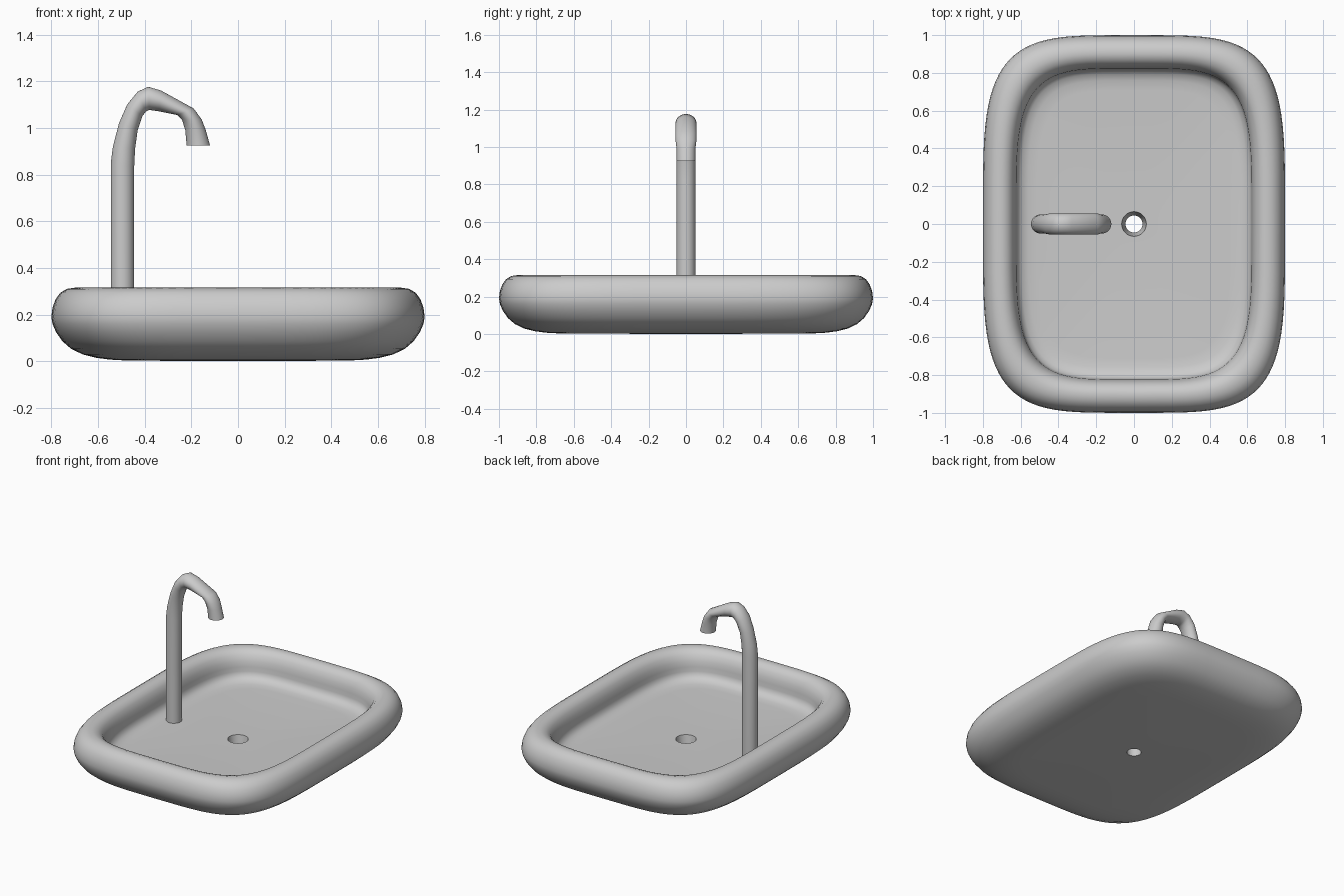
import bpy, bmesh
from math import sin, cos, pi
from mathutils import Vector

if "Cube" in bpy.data.objects:
    bpy.data.objects.remove(bpy.data.objects["Cube"], do_unlink=True)

# Single grey finish
grey = bpy.data.materials.new("plain grey")
grey.use_nodes = True
colour = (0.6, 0.6, 0.6, 1)
grey.diffuse_color = colour
grey.node_tree.nodes["Principled BSDF"].inputs["Base Color"].default_value = colour


def outline(rx, ry, z, power, count=96):
    """Rounded rectangle as a superellipse; power 2 is a circle."""
    def bend(v):
        return abs(v) ** (2 / power) * (1 if v >= 0 else -1)
    angles = [2 * pi * i / count for i in range(count)]
    return [Vector((rx * bend(cos(a)), ry * bend(sin(a)), z)) for a in angles]


def loft(name, rings, closed, angle):
    """Skin a list of equal rings, joined end to end or capped."""
    bm = bmesh.new()
    loops = [[bm.verts.new(p) for p in ring] for ring in rings]
    pairs = list(zip(loops, loops[1:]))
    if closed:
        pairs.append((loops[-1], loops[0]))
    else:
        bm.faces.new(loops[0])
        bm.faces.new(loops[-1])
    for a, b in pairs:
        for i in range(len(a)):
            j = (i + 1) % len(a)
            bm.faces.new((a[i], a[j], b[j], b[i]))
    bmesh.ops.recalc_face_normals(bm, faces=bm.faces)
    mesh = bpy.data.meshes.new(name)
    bm.to_mesh(mesh)
    bm.free()
    mesh.materials.append(grey)
    obj = bpy.data.objects.new(name, mesh)
    bpy.context.collection.objects.link(obj)
    bpy.ops.object.select_all(action="DESELECT")
    obj.select_set(True)
    bpy.context.view_layer.objects.active = obj
    bpy.ops.object.shade_smooth_by_angle(angle=angle)
    return obj


# Basin wall section, from the underside over the rim to the floor: (inset, height)
section = [
    (0.32, 0.003), (0.25, 0.007), (0.19, 0.015), (0.135, 0.029),
    (0.085, 0.053), (0.048, 0.085), (0.02, 0.125), (0.005, 0.16), (0, 0.19),
    (0.005, 0.23), (0.018, 0.265), (0.038, 0.293), (0.066, 0.31), (0.1, 0.315),
    (0.13, 0.306), (0.154, 0.282), (0.169, 0.245), (0.176, 0.21),
    (0.178, 0.18), (0.185, 0.155), (0.205, 0.135), (0.24, 0.124), (0.29, 0.12),
]
rings = [outline(0.8 - d, 1 - d, z, 4.2) for d, z in section]

# Tapered drain hole joins the floor back to the underside
rings += [outline(0.065, 0.065, 0.12, 2), outline(0.045, 0.045, 0, 2)]
loft("basin", rings, True, 0.7)

# Faucet pipe: outer and inner edge of each bend station (x, z, x, z)
stations = [
    (-0.545, 0.115, -0.445, 0.115), (-0.545, 0.85, -0.445, 0.83),
    (-0.536, 0.92, -0.441, 0.91), (-0.51, 1.02, -0.43, 0.99),
    (-0.475, 1.1, -0.41, 1.05), (-0.43, 1.155, -0.395, 1.07),
    (-0.385, 1.176, -0.38, 1.077), (-0.33, 1.16, -0.34, 1.071),
    (-0.19, 1.083, -0.26, 1.055), (-0.155, 1.035, -0.24, 1.035),
    (-0.138, 0.99, -0.226, 0.99), (-0.12, 0.925, -0.22, 0.925),
]
pipe = []
for k, (ox, oz, ix, iz) in enumerate(stations):
    outer, inner = Vector((ox, 0, oz)), Vector((ix, 0, iz))
    mid, half = (outer + inner) / 2, (outer - inner) / 2
    width = 0.056 if 3 < k < 10 else 0.05
    pipe.append([mid + half * cos(a) + Vector((0, width * sin(a), 0))
                 for a in (2 * pi * i / 32 for i in range(32))])
loft("faucet_pipe", pipe, False, 0.9)
